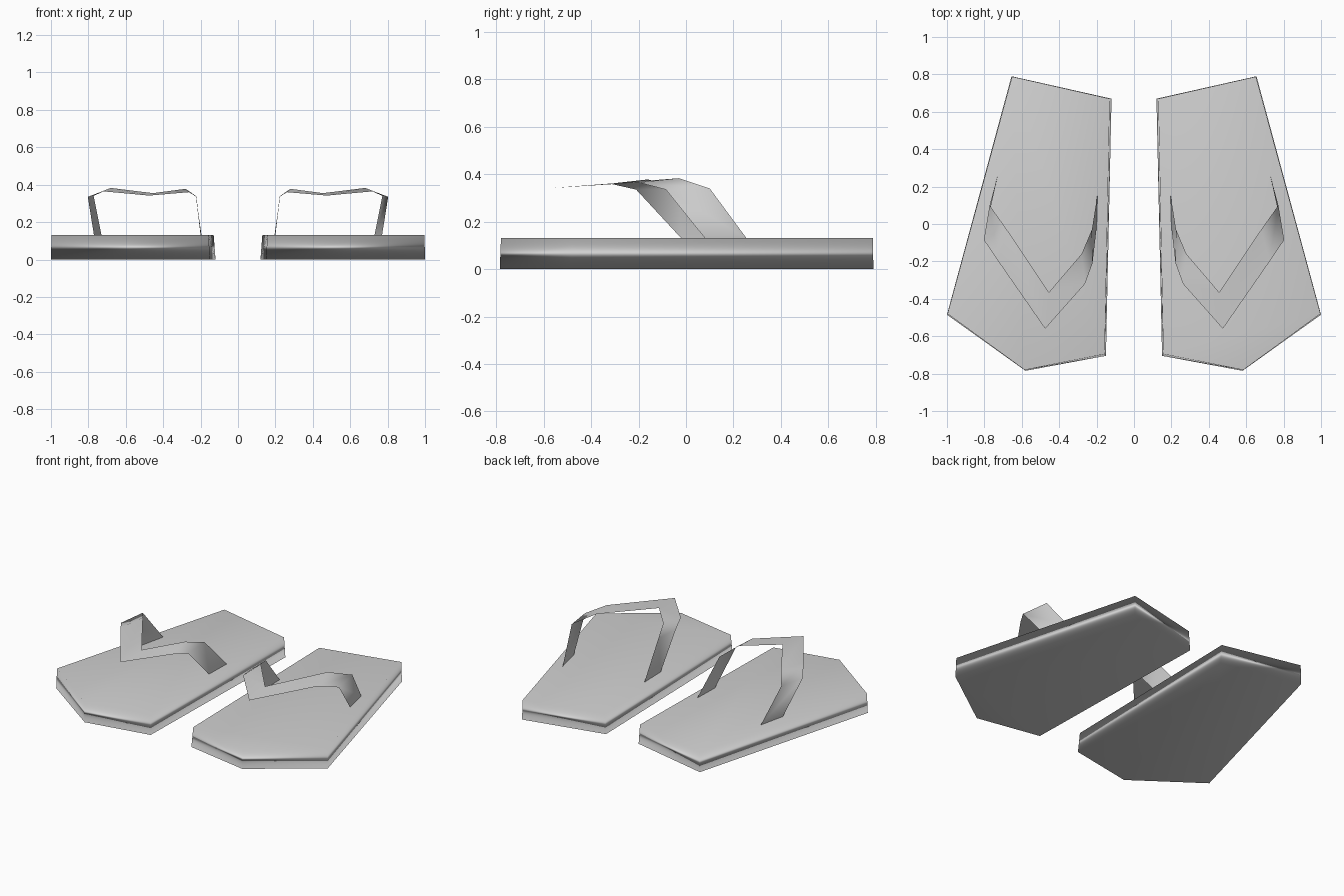
import bpy
import bmesh

cube = bpy.data.objects.get("Cube")
if cube:
    bpy.data.objects.remove(cube, do_unlink=True)

grey = bpy.data.materials.new("plain_grey")
grey.use_nodes = True
COLOUR = (0.64, 0.64, 0.64, 1)
grey.diffuse_color = COLOUR
grey.node_tree.nodes["Principled BSDF"].inputs["Base Color"].default_value = COLOUR


def finish(name, bm, side):
    """Turn a left-hand part into an object, flipped in x for the right side."""
    for v in bm.verts:
        v.co.x *= side
    if side < 0:
        bmesh.ops.reverse_faces(bm, faces=bm.faces[:])
    for f in bm.faces:
        f.smooth = True
    mesh = bpy.data.meshes.new(name)
    bm.to_mesh(mesh)
    bm.free()
    mesh.materials.append(grey)
    obj = bpy.data.objects.new(name, mesh)
    bpy.context.collection.objects.link(obj)
    return obj


def loft(bm, lower, upper, closed):
    """Join two matching point rows with quads."""
    a = [bm.verts.new(p) for p in lower]
    b = [bm.verts.new(p) for p in upper]
    n = len(a)
    for i in range(n if closed else n - 1):
        j = (i + 1) % n
        bm.faces.new((a[i], a[j], b[j], b[i]))
    return a, b


# Sole outlines, counter-clockwise, the inner edge leaning slightly in
THICKNESS = 0.13
SOLE_BOTTOM = [(0.12, 0.67), (0.15, -0.705), (0.58, -0.785), (1.0, -0.485), (0.655, 0.79)]
SOLE_TOP = [(0.13, 0.67), (0.157, -0.695), (0.585, -0.78), (0.997, -0.48), (0.652, 0.788)]

# Strap edges from the inner foot, over the toe point, to the outer foot
STRAP_FRONT = [(0.20, -0.02, 0.13), (0.222, -0.21, 0.335), (0.262, -0.32, 0.36),
               (0.475, -0.56, 0.342), (0.725, -0.20, 0.365), (0.803, -0.085, 0.335),
               (0.77, 0.08, 0.13)]
STRAP_BACK = [(0.195, 0.16, 0.13), (0.225, -0.03, 0.34), (0.28, -0.16, 0.378),
              (0.455, -0.365, 0.355), (0.68, -0.03, 0.383), (0.772, 0.10, 0.34),
              (0.73, 0.255, 0.13)]

for label, side in (("left", 1), ("right", -1)):
    # Flat slab sole
    bm = bmesh.new()
    bottom, top = loft(bm, [(x, y, 0) for x, y in SOLE_BOTTOM],
                       [(x, y, THICKNESS) for x, y in SOLE_TOP], True)
    bm.faces.new(top)
    bm.faces.new(bottom[::-1])
    sole = finish(label + "_sole", bm, side)
    soft = sole.modifiers.new("area_normals", "WEIGHTED_NORMAL")
    soft.mode = "FACE_AREA"

    # Thin V-shaped strap
    bm = bmesh.new()
    loft(bm, STRAP_FRONT, STRAP_BACK, False)
    finish(label + "_strap", bm, side)
